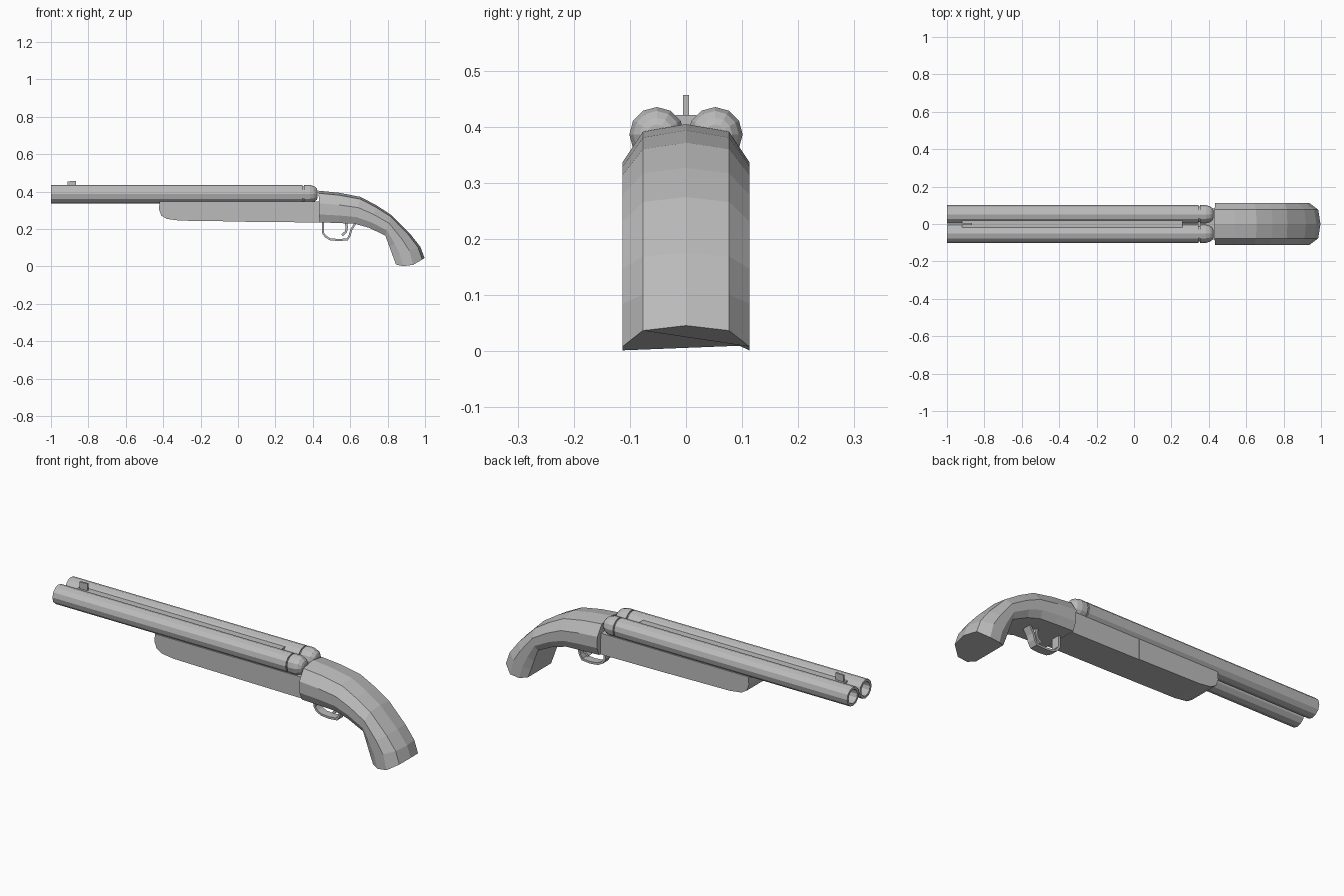
import bpy, bmesh, math
from mathutils import Vector

if "Cube" in bpy.data.objects:
    bpy.data.objects.remove(bpy.data.objects["Cube"])

grey = bpy.data.materials.new("gunmetal grey")
grey.diffuse_color = (0.5, 0.5, 0.5, 1)
grey.use_nodes = True
grey.node_tree.nodes["Principled BSDF"].inputs["Base Color"].default_value = grey.diffuse_color


def finish(bm, name):
    bmesh.ops.recalc_face_normals(bm, faces=bm.faces)
    mesh = bpy.data.meshes.new(name)
    bm.to_mesh(mesh)
    bm.free()
    mesh.materials.append(grey)
    obj = bpy.data.objects.new(name, mesh)
    bpy.context.collection.objects.link(obj)
    return obj


def loft(name, rings):
    """Skin a list of closed rings and cap both ends."""
    bm = bmesh.new()
    loops = [[bm.verts.new(p) for p in ring] for ring in rings]
    n = len(loops[0])
    for a, b in zip(loops, loops[1:]):
        for i in range(n):
            j = (i + 1) % n
            bm.faces.new((a[i], a[j], b[j], b[i]))
    bm.faces.new(loops[0])
    bm.faces.new(loops[-1])
    return finish(bm, name)


def lathe(name, profile, y, z, sides=12):
    """Turn (x, radius) pairs around an axis parallel to x."""
    angles = [2 * math.pi * i / sides for i in range(sides)]
    return loft(name, [[(x, y + r * math.cos(a), z + r * math.sin(a))
                        for a in angles] for x, r in profile])


def prism(name, profile, half):
    """Extrude an (x, z) outline symmetrically across y."""
    return loft(name, [[(x, s * half, z) for x, z in profile] for s in (-1, 1)])


def strip(name, path, thick, half):
    """Bend a flat strip along an (x, z) path."""
    pts = [Vector(p) for p in path]
    rings = []
    for i, p in enumerate(pts):
        d = (pts[min(i + 1, len(pts) - 1)] - pts[max(i - 1, 0)]).normalized()
        o = Vector((-d.y, d.x)) * thick / 2
        rings.append([((p + s * o).x, y, (p + s * o).y)
                      for s, y in ((1, -half), (1, half), (-1, half), (-1, -half))])
    return loft(name, rings)


# Twin hollow barrels and their rounded breech caps
for side, y in (("left", 0.052), ("right", -0.052)):
    lathe(side + "_barrel", [(-0.6, 0.036), (-1, 0.036), (-1, 0.049),
                             (0.345, 0.049), (0.345, 0.042), (0.356, 0.042)],
          y, 0.3865)
    lathe(side + "_breech_cap", [(0.352, 0.049), (0.385, 0.049), (0.408, 0.042),
                                 (0.421, 0.03), (0.425, 0.018)], y, 0.3865)

# Sighting rib and front bead
prism("barrel_rib", [(-0.92, 0.375), (0.26, 0.375), (0.26, 0.421), (-0.92, 0.421)], 0.019)
prism("front_sight", [(-0.912, 0.41), (-0.865, 0.41), (-0.865, 0.457), (-0.912, 0.455)], 0.005)

# Fore-end and receiver, meeting at a seam
prism("fore_end", [(-0.42, 0.346), (-0.422, 0.305), (-0.41, 0.272), (-0.38, 0.254),
                   (-0.31, 0.245), (0.04, 0.24), (0.04, 0.346)], 0.085)
prism("receiver", [(0.04, 0.346), (0.04, 0.239), (0.436, 0.235), (0.436, 0.346)], 0.084)

# Curved pistol grip: (top x, top z, bottom x, bottom z) for each section
sections = [(0.431, 0.405, 0.435, 0.236), (0.54, 0.394, 0.54, 0.232),
            (0.655, 0.372, 0.625, 0.228), (0.74, 0.327, 0.70, 0.207),
            (0.82, 0.275, 0.788, 0.165), (0.92, 0.175, 0.81, 0.105),
            (0.975, 0.105, 0.828, 0.055), (0.997, 0.046, 0.845, 0.01)]
# (y, fraction of the way from top to bottom) around half the cross-section
half_shape = [(0.077, 0.08), (0.113, 0.40), (0.113, 0.75), (0.095, 1.0)]
rings = []
for k, (tx, tz, bx, bz) in enumerate(sections):
    shape = [(0, 0)] + half_shape + [(-y, t) for y, t in reversed(half_shape)]
    sag = 0.018 if k == len(sections) - 1 else 0
    rings.append([(tx + (bx - tx) * t, y,
                   max(0, tz + (bz - tz) * t - sag * math.sin(math.pi * t) * 1.35))
                  for y, t in shape])
loft("grip", rings)

# Trigger guard and trigger
strip("trigger_guard", [(0.455, 0.245), (0.455, 0.178), (0.47, 0.158), (0.495, 0.145),
                        (0.54, 0.141), (0.585, 0.145), (0.597, 0.165), (0.605, 0.195),
                        (0.63, 0.235)], 0.011, 0.022)
strip("trigger", [(0.575, 0.245), (0.582, 0.21), (0.577, 0.185), (0.556, 0.166)], 0.013, 0.014)
